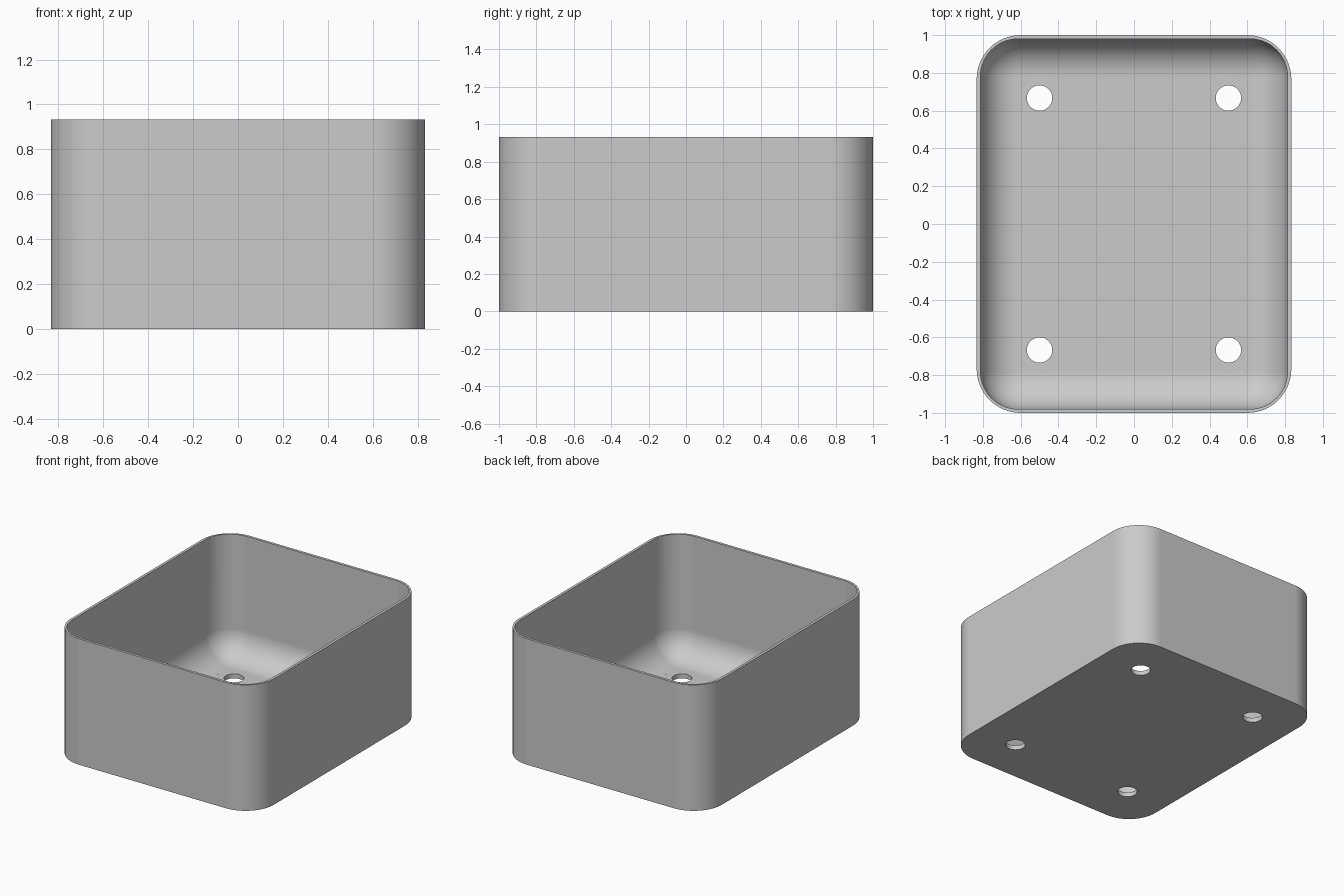
import bpy, bmesh, math
from math import sin, cos, pi

cube = bpy.data.objects.get("Cube")
if cube:
    bpy.data.objects.remove(cube, do_unlink=True)

HX, HY, HEIGHT = 0.833, 1.0, 0.933   # outer half sizes and height
OUTER_R, INNER_R = 0.233, 0.2        # plan corner radii
WALL, FLOOR, FILLET = 0.02, 0.033, 0.2
CORNER_STEPS, FILLET_STEPS = 16, 16

grey = bpy.data.materials.new("plain grey")
grey.use_nodes = True
colour = (0.6, 0.6, 0.6, 1)
grey.diffuse_color = colour
grey.node_tree.nodes["Principled BSDF"].inputs["Base Color"].default_value = colour


def ring(bm, inset, radius, z):
    """Rounded rectangle of vertices at height z."""
    verts = []
    for q, (sx, sy) in enumerate([(1, 1), (-1, 1), (-1, -1), (1, -1)]):
        for i in range(CORNER_STEPS + 1):
            a = (q + i / CORNER_STEPS) * pi / 2
            verts.append(bm.verts.new((sx * (HX - inset - radius) + radius * cos(a),
                                       sy * (HY - inset - radius) + radius * sin(a), z)))
    return verts


def cutter(name, x, y, radius, bottom, top):
    bpy.ops.mesh.primitive_cylinder_add(vertices=48, radius=radius, depth=top - bottom,
                                        location=(x, y, (bottom + top) / 2))
    ob = bpy.context.object
    ob.name = name
    ob.data.materials.append(grey)
    ob.hide_render = True
    return ob


# Tray shell: outer wall, rim, inner wall, and a fillet down to the floor
bm = bmesh.new()
rings = [ring(bm, 0, OUTER_R, 0), ring(bm, 0, OUTER_R, HEIGHT), ring(bm, WALL, INNER_R, HEIGHT)]
for i in range(FILLET_STEPS + 1):
    a = i / FILLET_STEPS * pi / 2
    rings.append(ring(bm, WALL + FILLET * (1 - cos(a)), INNER_R * cos(a),
                      FLOOR + FILLET * (1 - sin(a))))
for low, high in zip(rings, rings[1:]):
    for i in range(len(low)):
        j = (i + 1) % len(low)
        bm.faces.new((low[i], low[j], high[j], high[i]))
bm.faces.new(rings[0][::-1])
bm.faces.new(rings[-1])
bmesh.ops.remove_doubles(bm, verts=bm.verts, dist=1e-5)
bmesh.ops.recalc_face_normals(bm, faces=bm.faces)
mesh = bpy.data.meshes.new("tray")
bm.to_mesh(mesh)
bm.free()
mesh.materials.append(grey)
tray = bpy.data.objects.new("tray", mesh)
bpy.context.collection.objects.link(tray)

# Four floor holes, each with a flat clearance ring where it meets the fillet
cutters = []
for x in (-0.5, 0.5):
    for y in (-0.667, 0.667):
        cutters.append(cutter("clearance_cutter", x, y, 0.125, FLOOR + 0.0001, FLOOR + 0.06))
        cutters.append(cutter("hole_cutter", x, y, 0.067, -0.1, FLOOR + 0.1))

bpy.ops.object.select_all(action='DESELECT')
tray.select_set(True)
bpy.context.view_layer.objects.active = tray
for c in cutters:
    mod = tray.modifiers.new("cut", 'BOOLEAN')
    mod.operation, mod.solver, mod.object = 'DIFFERENCE', 'EXACT', c
    bpy.ops.object.modifier_apply(modifier=mod.name)
for c in cutters:
    bpy.data.objects.remove(c, do_unlink=True)

# Smooth curves with crisp rims, and flat walls kept flat
bpy.ops.object.shade_smooth_by_angle(angle=math.radians(30))
weighted = tray.modifiers.new("even shading", 'WEIGHTED_NORMAL')
weighted.keep_sharp = True
